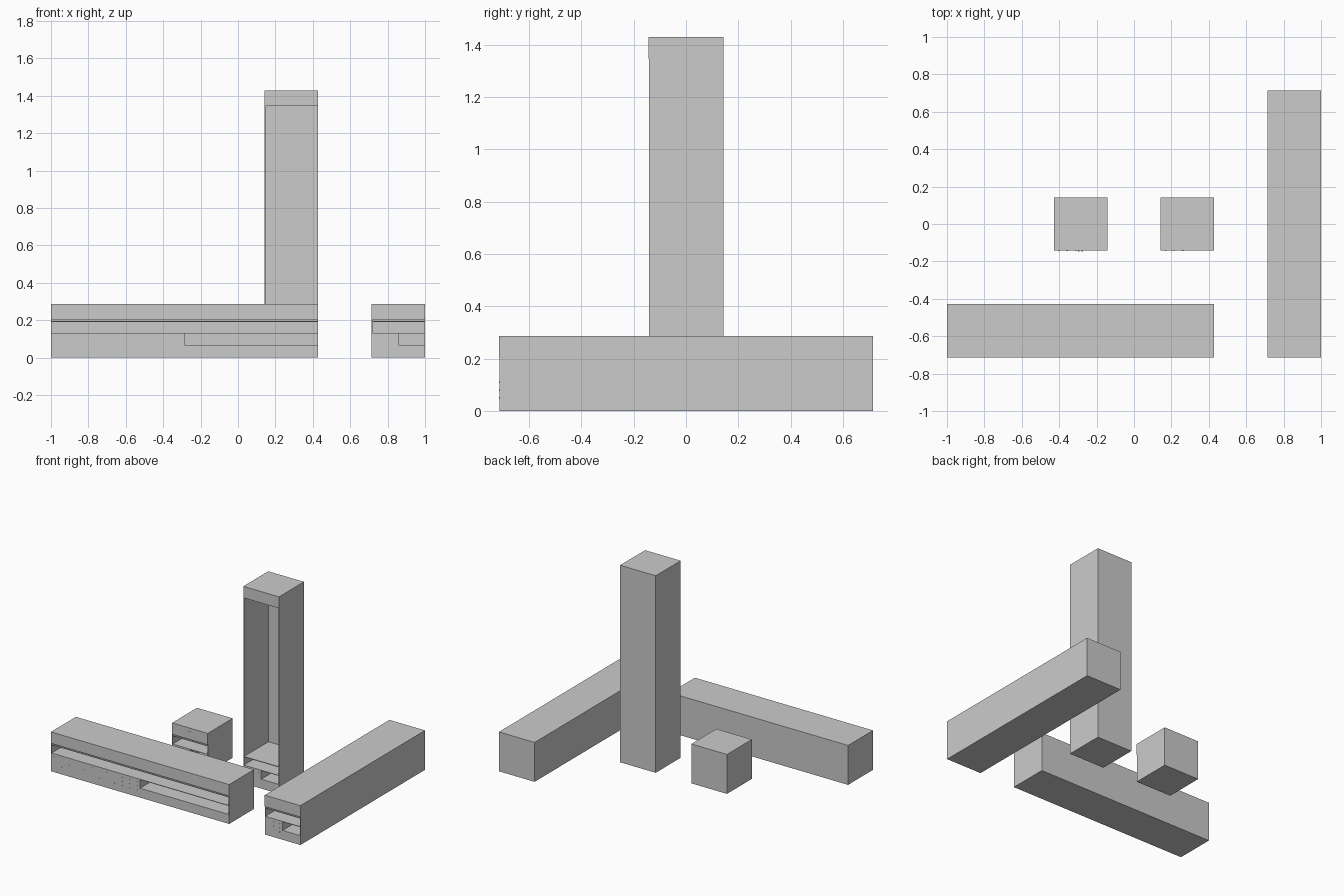
import bpy, bmesh
from mathutils import Matrix

if "Cube" in bpy.data.objects:
    bpy.data.objects.remove(bpy.data.objects["Cube"])

U = 2 / 7      # side of the basic module
T = 0.004      # sheet thickness


def add_box(bm, x0, x1, y0, y1, z0, z1):
    m = Matrix.Translation(((x0 + x1) / 2, (y0 + y1) / 2, (z0 + z1) / 2))
    m = m @ Matrix.Diagonal((x1 - x0, y1 - y0, z1 - z0, 1))
    bmesh.ops.create_cube(bm, size=1, matrix=m)


def finish(bm, name):
    me = bpy.data.meshes.new(name)
    bm.to_mesh(me)
    bm.free()
    ob = bpy.data.objects.new(name, me)
    bpy.context.collection.objects.link(ob)
    return ob


def boxes(name, *dims):
    bm = bmesh.new()
    for d in dims:
        add_box(bm, *d)
    return finish(bm, name)


def cabinet(name, x0, y0, w=U, d=U, h=U, columns=3, handles=False):
    x1, y1, xm = x0 + w, y0 + d, x0 + w / 2
    f = y0 + 0.001                       # body sits just behind the front panel
    xi, xo, yb = x0 + T, x1 - T, y1 - T  # inside faces
    low, mid, top = 0.068, 0.133, h - 0.083

    # outer shell: sides and back
    boxes(name + "_shell",
          (x0, xi, f, y1, 0, top), (xo, x1, f, y1, 0, top),
          (xi, xo, yb, y1, 0, top))
    # closed upper part
    boxes(name + "_upper_box", (x0, x1, y0, y1, top, h))
    # bottom plinth and closed lower left block
    boxes(name + "_plinth", (xi, xo, f, yb, 0, low))
    boxes(name + "_lower_left_block", (xi, xm, f, yb, low, mid - T))
    # floor of the open bay and thin shelf above it
    boxes(name + "_bay_floor", (xi, xo, f, yb, mid - T, mid))
    boxes(name + "_thin_shelf", (xi, xo, f + 0.002, yb, 0.190, 0.195))

    # grid of small studs on the lower left panel
    bm = bmesh.new()
    step = (w / 2 - 0.05) / (columns - 1)
    for i in range(columns):
        for z in (0.05, 0.08, 0.11):
            m = Matrix.Translation((x0 + 0.025 + i * step, f - 0.0005, z))
            m = m @ Matrix.Rotation(1.570796, 4, 'X')
            bmesh.ops.create_cone(bm, cap_ends=True, segments=8, radius1=0.003,
                                  radius2=0.003, depth=0.002, matrix=m)
    finish(bm, name + "_studs")

    # pair of upright handles in the middle of the upper panel
    if handles:
        zc = (top + h) / 2
        boxes(name + "_handles", *[
            (xm + s - 0.004, xm + s + 0.004, y0 - 0.003, y0, zc - 0.018, zc + 0.018)
            for s in (-0.010, 0.010)])


# basic cube, then the same cabinet stretched in width, depth and height
cabinet("cube_cabinet", -1.5 * U, -U / 2, handles=True)
cabinet("wide_cabinet", -1.0, -2.5 * U, w=5 * U, columns=12)
cabinet("deep_cabinet", 1 - U, -2.5 * U, d=5 * U)
cabinet("tall_cabinet", U / 2, -U / 2, h=5 * U)
